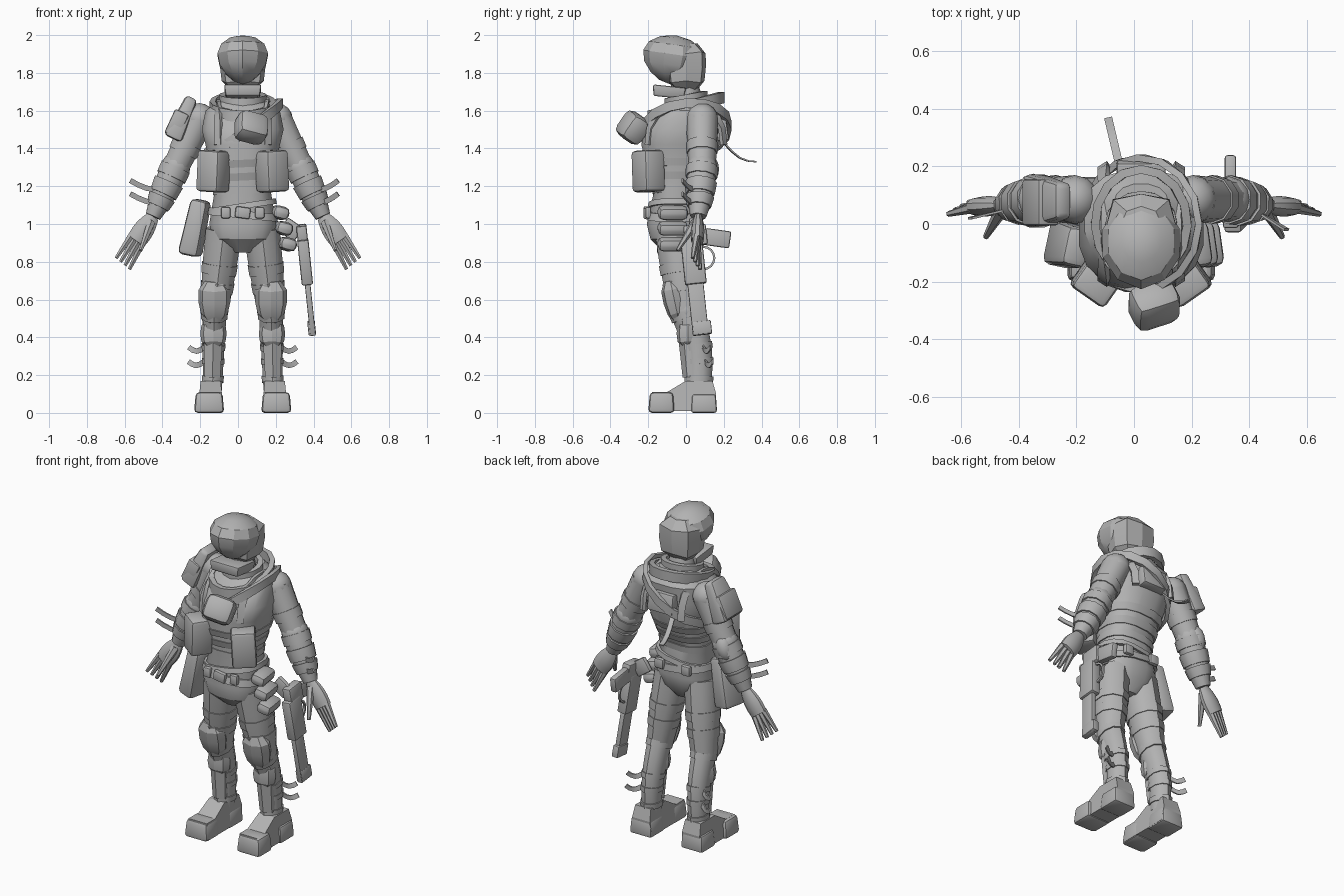
import bpy, bmesh, math
from mathutils import Vector, Euler

old = bpy.data.objects.get("Cube")
if old:
    bpy.data.objects.remove(old, do_unlink=True)

GREY = (0.45, 0.45, 0.45, 1)
grey = bpy.data.materials.new("plain grey")
grey.use_nodes = True
grey.diffuse_color = GREY
grey.node_tree.nodes["Principled BSDF"].inputs["Base Color"].default_value = GREY
MID = .025
DEPTH = Vector((0, 1, 0))
UP = Vector((0, 0, 1))


def finish(name, bm, angle=40):
    bmesh.ops.recalc_face_normals(bm, faces=bm.faces)
    mesh = bpy.data.meshes.new(name)
    bm.to_mesh(mesh)
    bm.free()
    mesh.shade_smooth()
    mesh.set_sharp_from_angle(angle=math.radians(angle))
    mesh.materials.append(grey)
    bpy.context.collection.objects.link(bpy.data.objects.new(name, mesh))


def skin(name, rings, closed=False, angle=40):
    """Join matching rings of points into one surface."""
    bm = bmesh.new()
    loops = [[bm.verts.new(point) for point in ring] for ring in rings]
    count = len(loops[0])
    following = loops[1:] + ([loops[0]] if closed else [])
    for lower, upper in zip(loops, following):
        for i in range(count):
            j = (i + 1) % count
            bm.faces.new((lower[i], lower[j], upper[j], upper[i]))
    if not closed:
        bm.faces.new(loops[0])
        bm.faces.new(loops[-1])
    finish(name, bm, angle)


def place(bm, centre, turn):
    matrix = Euler([math.radians(degrees) for degrees in turn]).to_matrix()
    for vert in bm.verts:
        vert.co = matrix @ vert.co + Vector(centre)


def box(name, centre, size, turn=(0, 0, 0), bevel=.01, taper=1):
    bm = bmesh.new()
    bmesh.ops.create_cube(bm, size=1)
    for vert in bm.verts:
        narrow = taper if vert.co.z > 0 else 1
        vert.co = Vector((vert.co.x * size[0] * narrow, vert.co.y * size[1] * narrow, vert.co.z * size[2]))
    bmesh.ops.bevel(bm, geom=bm.edges[:], offset=bevel, segments=2, affect='EDGES', profile=.5)
    place(bm, centre, turn)
    finish(name, bm)


def blob(name, centre, half, power=2, sides=12, taper=0, turn=(0, 0, 0), angle=40):
    """Rounded lump; a higher power makes it boxier, taper widens its top."""
    bm = bmesh.new()
    bmesh.ops.create_uvsphere(bm, u_segments=sides, v_segments=sides // 2 + 2, radius=1)
    for vert in bm.verts:
        co = vert.co / sum(abs(c) ** power for c in vert.co) ** (1 / power)
        wide = 1 + taper * co.z
        vert.co = Vector((co.x * half[0] * wide, co.y * half[1] * wide, co.z * half[2]))
    place(bm, centre, turn)
    finish(name, bm, angle)


def sweep(name, path, across, along, ref=DEPTH, sides=10, closed=False, angle=40):
    """Tube with radii across and along ref; without ref it faces away from the body axis."""
    rings = []
    last = len(path) - 1
    scale = math.sqrt(2) if sides == 4 else 1
    for i, point in enumerate(path):
        after = path[(i + 1) % len(path)] if closed else path[min(i + 1, last)]
        before = path[i - 1] if closed else path[max(i - 1, 0)]
        ahead = (after - before).normalized()
        side = ahead.cross(ref or Vector((point.x - MID, point.y, 0))).normalized()
        out = side.cross(ahead)
        turns = [math.tau * (k + .5) / sides for k in range(sides)]
        rings.append([point + scale * (side * across[i] * math.cos(t) + out * along[i] * math.sin(t))
                      for t in turns])
    skin(name, rings, closed, angle)


def limb(name, start, end, r_start, r_end, swell=0, depth=1, bow=0, part=(0, 1), grow=1, sides=10, angle=40):
    """Tapered swelling limb; part keeps only a stretch of it, for sleeves and wraps."""
    steps = [part[0] + (part[1] - part[0]) * i / 6 for i in range(7)]
    hump = [math.sin(math.pi * t) for t in steps]
    path = [start.lerp(end, t) + DEPTH * bow * h for t, h in zip(steps, hump)]
    radii = [grow * (r_start + (r_end - r_start) * t + swell * h) for t, h in zip(steps, hump)]
    sweep(name, path, radii, [depth * r for r in radii], sides=sides, angle=angle)


def ribbon(name, path, width=.02, thick=.01, ref=None, closed=False):
    sweep(name, path, [width] * len(path), [thick] * len(path), ref, 4, closed)


def tail(name, start, end, sag, ref=DEPTH):
    """Loose strap end with a gentle curve."""
    path = [start.lerp(end, i / 4) - UP * sag * math.sin(math.pi * i / 4) for i in range(5)]
    ribbon(name, path, .014, .004, ref)


def hoop(name, rx, ry, z, slope_x, slope_y, width, thick=.01):
    """Closed strap around the body axis, sloping sideways and backwards."""
    turns = [math.tau * i / 16 for i in range(16)]
    path = [Vector((MID + rx * math.cos(t), ry * math.sin(t),
                    z + slope_x * math.cos(t) + slope_y * math.sin(t))) for t in turns]
    ribbon(name, path, width, thick, closed=True)


# Body outline by height: z, centre y, half width, half depth
BODY = [(.85, -.05, .06, .07), (.92, -.06, .16, .13), (1, -.06, .18, .15), (1.18, -.05, .15, .12),
        (1.42, -.03, .2, .21), (1.5, -.02, .22, .2), (1.6, .02, .2, .17), (1.67, .04, .1, .1)]


def body_ring(z, grow=1, tilt=0):
    low, high = next((a, b) for a, b in zip(BODY, BODY[1:]) if z <= b[0])
    mix = (z - low[0]) / (high[0] - low[0])
    cy, rx, ry = (a + (b - a) * mix for a, b in zip(low[1:], high[1:]))
    ring = []
    for i in range(16):
        c, s = math.cos(math.tau * (i + .5) / 16), math.sin(math.tau * (i + .5) / 16)
        dx = grow * rx * math.copysign(abs(c) ** .8, c)
        ring.append((MID + dx, cy + grow * ry * math.copysign(abs(s) ** .8, s), z + tilt * dx))
    return ring


def girdle(name, z, height, grow=1.06, tilt=0):
    skin(name, [body_ring(z, grow, tilt), body_ring(z + height, grow, tilt)])


# Head
blob("helmet_shell", (MID, 0, 1.83), (.12, .105, .13), 3.5, 8, .06, angle=15)
blob("visor", (MID, -.07, 1.87), (.14, .16, .13), 1.9, 10, .2, (-8, 0, 0), 25)
box("chin_guard", (MID, -.09, 1.7), (.18, .16, .06), (-6, 0, 0), taper=1.1)
limb("neck", Vector((MID, .01, 1.6)), Vector((MID, -.01, 1.76)), .09, .07)

# Torso, belts and harness
skin("torso", [body_ring(row[0]) for row in BODY], angle=30)
for z in (1.16, 1.23, 1.3):
    girdle("waist_band", z, .04, 1.04, .05)
girdle("belt", 1.03, .04, 1.08, -.1)
girdle("hip_belt", 1.08, .03, 1.1, .15)
box("belt_buckle", (MID, -.21, 1.06), (.08, .03, .06), (0, 8, 0))
for side in (-1, 1):
    box("front_belt_clip", (MID + side * .09, -.2, 1.06), (.05, .03, .06))
    box("rear_belt_clip", (MID + side * .09, .09, 1.06), (.06, .03, .06))
    arch = [math.pi * i / 10 for i in range(11)]
    ribbon("harness_strap", [Vector((MID + side * .13, .2 * math.cos(t), 1.42 + .22 * math.sin(t) ** .8))
                             for t in arch])
hoop("collar", .11, .1, 1.66, 0, .02, .025, .015)
hoop("scarf", .16, .19, 1.62, 0, .05, .03, .015)
hoop("bandolier", .2, .23, 1.5, .14, .02, .025, .012)
box("back_plate", (MID, .19, 1.5), (.17, .06, .12), (8, 0, 0))
tail("back_strap_tail", Vector((-.05, .2, 1.43)), Vector((-.09, .37, 1.33)), .03, UP)

# Pouches
box("chest_pouch", (.07, -.28, 1.51), (.17, .13, .15), (-32, 14, 18), .04)
for side in (-1, 1):
    box("front_pouch", (MID + side * .155, -.2, 1.28), (.14, .13, .22), (0, -3 * side, 35 * side), .02)
box("hip_bag", (-.225, -.075, .98), (.11, .16, .3), (0, 12, -12), .025, .85)
for i in range(3):
    box("hip_roll", (.22 + i / 50, -.07, 1.06 - i / 12), (.09, .16, .07), (0, 15, 8), .028)

# Armour on one shoulder and elbow
box("shoulder_plate", (-.295, .08, 1.56), (.1, .19, .24), (0, 25, 0), .02, .65)
box("shoulder_plate_rim", (-.325, .075, 1.53), (.08, .16, .14), (0, 25, 0))
blob("elbow_pad", (-.35, .12, 1.29), (.05, .055, .08), turn=(0, 20, 0))

# Arms
for side in (-1, 1):
    def at(x, y, z):
        return Vector((side * x, y, z))
    shoulder, elbow, wrist = at(.205, .085, 1.555), at(.33, .085, 1.3), at(.45, .065, 1.04)
    upper = (shoulder, elbow, .085, .073)
    lower = (elbow, wrist, .078, .043, .01)
    blob("shoulder", shoulder, (.085, .085, .085))
    blob("elbow", elbow, (.078, .08, .08))
    limb("upper_arm", *upper)
    limb("forearm", *lower)
    limb("sleeve_fold", *upper, part=(.5, .7), grow=1.08)
    limb("elbow_wrap", *lower, part=(0, .2), grow=1.1)
    limb("forearm_guard", *lower, part=(.3, .55), grow=1.12)
    limb("cuff", *lower, part=(.6, .8), grow=1.15)

    # Hand with fingers fanned between the first and last
    palm_end = at(.54, .06, .91)
    limb("palm", wrist, palm_end, .035, .055, .012, depth=.6)
    for i in range(4):
        knuckle = at(.565, .055, .94).lerp(at(.51, .06, .89), i / 3)
        tip = at(.645, .035, .82).lerp(at(.575, .075, .76), i / 3)
        limb("finger", knuckle, tip, .019, .01, sides=6)
    limb("thumb", at(.46, .05, 1.01), at(.515, -.045, .86), .025, .01, sides=6)
    for z in (1.18, 1.11):
        tail("forearm_strap_tail", at(.4, .06, z), at(.55 - side * .02, -.02 * side, z + .05), .015)

# Legs
for side in (-1, 1):
    def at(x, y, z):
        return Vector((MID + side * x, y, z))
    hip, knee, ankle = at(.1, -.05, .97), at(.15, 0, .54), at(.16, .065, .12)
    thigh = (hip, knee, .1, .075, .006, 1.15)
    shin = (knee, ankle, .068, .052, 0, 1.25, .03)
    limb("thigh", *thigh)
    limb("shin", *shin)
    blob("knee", knee, (.075, .085, .08))
    for start in (.42, .65):
        limb("thigh_strap", *thigh, part=(start, start + .12), grow=1.05)
    limb("knee_strap", *shin, part=(0, .08), grow=1.1)
    limb("ankle_cuff", *shin, part=(.82, .9), grow=1.12)
    for start in (.42, .6):
        limb("shin_strap", *shin, part=(start, start + .07), grow=1.08)
        buckle = knee.lerp(ankle, start + .04) + Vector((side * .05, .06, 0))
        tail("shin_strap_tail", buckle, buckle + Vector((side * .08, .04, 0)), .02)
    blob("knee_pad", at(.15, -.06, .59), (.085, .06, .12), 2.5, 8, .15, (12, 0, 0), 20)
    blob("shin_flare", at(.155, .01, .42), (.07, .06, .08), 2.5, 8, angle=20)
    limb("shin_guard", at(.155, .01, .5), at(.16, .03, .19), .062, .048, sides=6, angle=20)

    # Boot: arched side profile carried across the foot, with a wide toe and heel
    profile = [(-.18, .01), (.15, .01), (.16, .1), (.14, .17), (0, .17), (-.1, .11), (-.18, .11)]
    skin("boot", [[at(.17 + face * (.07 - z / 10), y, z) for y, z in profile] for face in (-1, 1)], angle=20)
    box("boot_toe", at(.178, -.13, .055), (.16, .14, .11), bevel=.02, taper=.88)
    box("boot_heel", at(.174, .095, .05), (.15, .14, .1), bevel=.015, taper=.9)

# Sidearm hanging from the hip
lean = (6, -6, 0)
box("holster_strap", (.28, .03, .97), (.1, .03, .09), (0, 35, 0))
box("pistol_barrel", (.378, .06, .59), (.03, .085, .36), lean, .006)
box("pistol_slide", (.355, .04, .8), (.06, .115, .24), lean)
box("pistol_muzzle", (.39, .085, .45), (.04, .1, .07), lean, .006)
box("pistol_rear", (.34, .05, .94), (.055, .12, .11), lean)
box("pistol_grip", (.335, .165, .925), (.04, .14, .09), (-8, 0, 0))
guard = [math.pi * (i / 8 - .5) for i in range(9)]
ribbon("trigger_guard", [Vector((.35, .09 + .06 * math.cos(t), .82 + .06 * math.sin(t))) for t in guard],
       .006, .006, Vector((1, 0, 0)))
